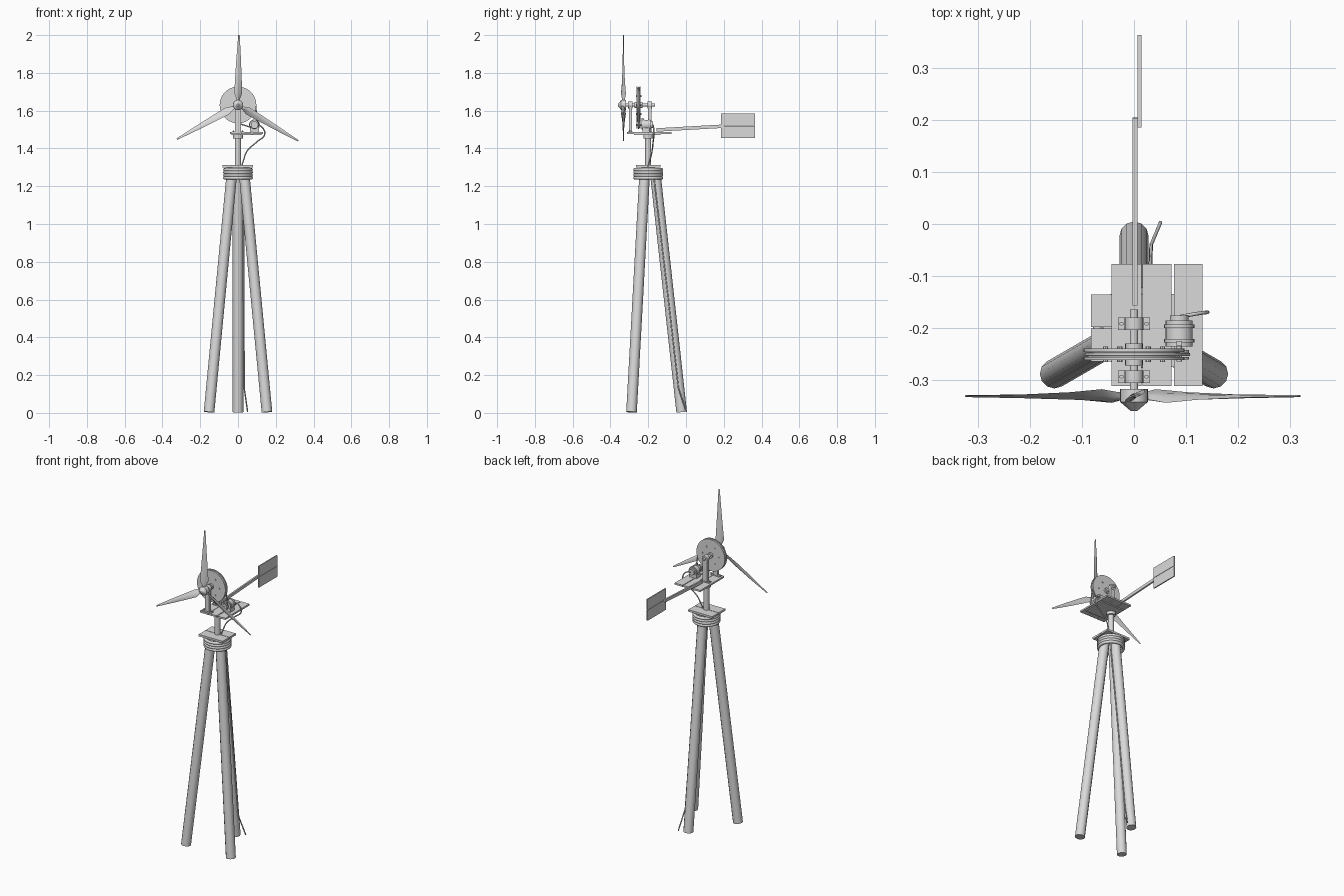
import bpy, bmesh, math
from mathutils import Vector, Matrix

if "Cube" in bpy.data.objects:
    bpy.data.objects.remove(bpy.data.objects["Cube"])

grey = bpy.data.materials.new("plain grey")
grey.diffuse_color = (0.7, 0.7, 0.7, 1)
grey.use_nodes = True
grey.node_tree.nodes["Principled BSDF"].inputs["Base Color"].default_value = grey.diffuse_color


def finish(name, bm, smooth=True):
    bmesh.ops.recalc_face_normals(bm, faces=bm.faces)
    me = bpy.data.meshes.new(name)
    bm.to_mesh(me)
    bm.free()
    ob = bpy.data.objects.new(name, me)
    bpy.context.collection.objects.link(ob)
    me.materials.append(grey)
    if smooth:
        bpy.ops.object.select_all(action='DESELECT')
        ob.select_set(True)
        bpy.context.view_layer.objects.active = ob
        bpy.ops.object.shade_smooth_by_angle(angle=math.radians(37))
    return ob


def cyl(name, p, q, r, n=16, r2=None):
    p, q = Vector(p), Vector(q)
    d = q - p
    m = Matrix.Translation((p + q) / 2) @ d.to_track_quat('Z', 'Y').to_matrix().to_4x4()
    bm = bmesh.new()
    bmesh.ops.create_cone(bm, cap_ends=True, segments=n, radius1=r,
                          radius2=r if r2 is None else r2, depth=d.length, matrix=m)
    return finish(name, bm)


def box(name, x, y, z):
    bm = bmesh.new()
    c = [(a + b) / 2 for a, b in (x, y, z)]
    s = [b - a for a, b in (x, y, z)]
    bmesh.ops.create_cube(bm, size=1, matrix=Matrix.Translation(c) @ Matrix.Diagonal((*s, 1)))
    return finish(name, bm, False)


def tube(name, pts, r, closed=False, kind='POLY'):
    cu = bpy.data.curves.new(name, 'CURVE')
    cu.dimensions = '3D'
    cu.bevel_depth = r
    cu.bevel_resolution = 2
    cu.use_fill_caps = True
    s = cu.splines.new(kind)
    if kind == 'BEZIER':
        s.bezier_points.add(len(pts) - 1)
        for b, p in zip(s.bezier_points, pts):
            b.co = p
            b.handle_left_type = b.handle_right_type = 'AUTO'
        s.resolution_u = 6
    else:
        s.points.add(len(pts) - 1)
        for b, p in zip(s.points, pts):
            b.co = (*p, 1)
        s.use_smooth = True
    s.use_cyclic_u = closed
    ob = bpy.data.objects.new(name, cu)
    bpy.context.collection.objects.link(ob)
    cu.materials.append(grey)


CY = -0.2     # tower axis
HZ = 1.63     # rotor shaft height

# tripod legs
for name, deg in (("back_leg", 90), ("left_leg", 210), ("right_leg", 330)):
    u = Vector((math.cos(math.radians(deg)), math.sin(math.radians(deg)), 0))
    c = Vector((0, CY, 0))
    cyl(name, c + u * 0.177 + Vector((0, 0, 0.004)), c + u * 0.035 + Vector((0, 0, 1.29)), 0.028, 12)

# rope wraps binding the legs
for i in range(4):
    z = 1.244 + i * 0.0145
    tube(f"rope_wrap_{i + 1}", [(0.07 * math.cos(a * math.pi / 16), CY + 0.07 * math.sin(a * math.pi / 16), z)
                                for a in range(32)], 0.009, True)

# lower platform of two boards on a cleat
box("lower_board_front", (-0.083, 0.08), (-0.265, -0.201), (1.300, 1.312))
box("lower_board_back", (-0.083, 0.08), (-0.198, -0.136), (1.300, 1.312))
box("lower_cleat", (-0.06, 0.06), (-0.235, -0.165), (1.285, 1.300))

# mast and collar
cyl("mast", (0, CY, 1.3), (0, CY, 1.476), 0.016)
cyl("mast_collar", (0, CY, 1.452), (0, CY, 1.476), 0.026)

# upper platform boards
for i, x in enumerate(((-0.043, 0.014), (0.016, 0.072), (0.077, 0.132))):
    box(f"upper_board_{i + 1}", x, (-0.312, -0.077), (1.476, 1.486))
box("upper_cleat", (-0.035, 0.125), (-0.275, -0.135), (1.470, 1.476))

# bearing posts, feet, bolts and bearing rings
for tag, y in (("front", -0.294), ("back", -0.192)):
    box(f"{tag}_post", (-0.015, 0.015), (y - 0.009, y + 0.009), (1.486, 1.635))
    box(f"{tag}_post_foot", (-0.031, 0.031), (y - 0.012, y + 0.012), (1.486, 1.491))
    cyl(f"{tag}_bearing", (0, y - 0.012, HZ), (0, y + 0.012, HZ), 0.018, 20)
    for s in (-1, 1):
        cyl(f"{tag}_foot_bolt", (s * 0.024, y, 1.491), (s * 0.024, y, 1.495), 0.004, 6)

# shaft and grooved drive wheel
cyl("rotor_shaft", (0, -0.165, HZ), (0, -0.335, HZ), 0.008)
cyl("wheel_front_rim", (0, -0.262, HZ), (0, -0.256, HZ), 0.097, 48)
cyl("wheel_core", (0, -0.257, HZ), (0, -0.245, HZ), 0.089, 48)
cyl("wheel_back_rim", (0, -0.246, HZ), (0, -0.240, HZ), 0.097, 48)
cyl("wheel_hub", (0, -0.272, HZ), (0, -0.230, HZ), 0.017, 20)
for i in range(6):
    a = i * math.pi / 3
    x, z = 0.055 * math.cos(a), HZ + 0.055 * math.sin(a)
    cyl("wheel_bolt", (x, -0.266, z), (x, -0.236, z), 0.005, 8)

# generator with pulley, cradle and terminal
GX, GZ = 0.087, 1.525
cyl("generator_body", (GX, -0.236, GZ), (GX, -0.186, GZ), 0.026, 24)
cyl("generator_back_cap", (GX, -0.186, GZ), (GX, -0.176, GZ), 0.018, 24)
cyl("generator_shaft", (GX, -0.265, GZ), (GX, -0.23, GZ), 0.005, 12)
for y in (-0.261, -0.247):
    cyl("generator_pulley", (GX, y, GZ), (GX, y + 0.005, GZ), 0.019, 20)
for y in (-0.228, -0.2):
    cyl("generator_clamp", (GX, y, GZ), (GX, y + 0.007, GZ), 0.029, 24)
box("generator_cradle", (GX - 0.024, GX + 0.024), (-0.23, -0.192), (1.486, 1.508))
box("generator_terminal", (GX - 0.005, GX + 0.005), (-0.235, -0.225), (GZ + 0.024, GZ + 0.036))

# drive belt round wheel and pulley
R, r = 0.092, 0.018
d = math.hypot(GX, GZ - HZ)
a0, phi = math.atan2(GZ - HZ, GX), math.acos((R - r) / d)
belt = []
for i in range(33):
    a = a0 + phi + (2 * math.pi - 2 * phi) * i / 32
    belt.append((R * math.cos(a), -0.251, HZ + R * math.sin(a)))
for i in range(13):
    a = a0 - phi + 2 * phi * i / 12
    belt.append((GX + r * math.cos(a), -0.251, GZ + r * math.sin(a)))
tube("drive_belt", belt, 0.0035, True)

# rotor hub and nose cone
cyl("rotor_hub", (0, -0.318, HZ), (0, -0.343, HZ), 0.027, 20)
cyl("nose_cone", (0, -0.343, HZ), (0, -0.36, HZ), 0.026, 20, 0.006)

# three twisted, tapering blades: radius, chord, thickness, pitch
SECTIONS = ((0.015, 0.016, 0.012, 40), (0.035, 0.026, 0.011, 40), (0.06, 0.048, 0.010, 33),
            (0.13, 0.039, 0.008, 22), (0.25, 0.024, 0.006, 12), (0.371, 0.008, 0.004, 5))
for k in range(3):
    bm = bmesh.new()
    turn = Matrix.Translation((0, -0.331, HZ)) @ Matrix.Rotation(math.radians(0.8 + 120 * k), 4, 'Y')
    rings = []
    for rad, ch, th, pitch in SECTIONS:
        rot = Matrix.Rotation(math.radians(pitch), 4, 'Z')
        prof = ((-0.5, 0), (-0.25, 0.5), (0.1, 0.4), (0.5, 0), (0.1, -0.4), (-0.25, -0.5))
        rings.append([bm.verts.new(turn @ (rot @ Vector((a * ch, b * th, 0)) + Vector((0, 0, rad))))
                      for a, b in prof])
    for A, B in zip(rings, rings[1:]):
        for i in range(6):
            j = (i + 1) % 6
            bm.faces.new((A[i], A[j], B[j], B[i]))
    bm.faces.new(rings[0])
    bm.faces.new(rings[-1])
    finish(f"blade_{k + 1}", bm)

# tail boom, slightly rising, and two vane boards
boom = box("tail_boom", (-0.003, 0.007), (-0.181, 0.181), (-0.009, 0.009))
boom.location = (0, 0.024, 1.508)
boom.rotation_euler = (math.radians(3.2), 0, 0)
box("tail_vane_lower", (0.007, 0.014), (0.186, 0.364), (1.454, 1.519))
box("tail_vane_upper", (0.007, 0.014), (0.186, 0.364), (1.521, 1.586))

# cables: generator to mast, then down the back leg
tube("generator_cable", [(0.09, -0.178, 1.528), (0.125, -0.172, 1.515), (0.141, -0.17, 1.475),
                         (0.1, -0.174, 1.435), (0.047, -0.18, 1.385), (0.03, -0.19, 1.34),
                         (0.02, -0.2, 1.308)], 0.0035, kind='BEZIER')
tube("leg_cable", [(0.02, -0.175, 1.3), (0.031, -0.165, 1.2), (0.031, -0.1, 0.65),
                   (0.033, -0.04, 0.13), (0.051, 0.003, 0.006)], 0.0035)
